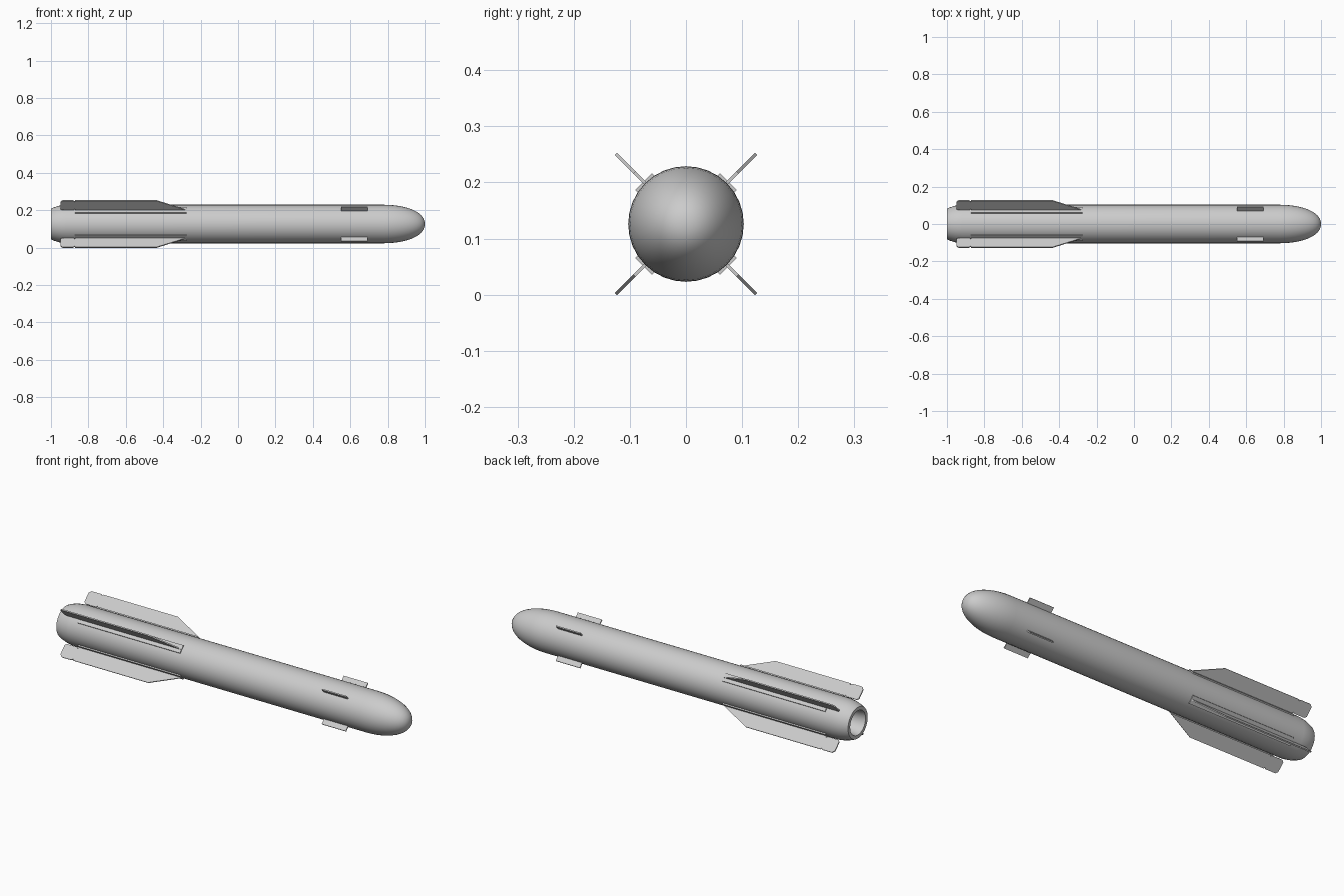
import bpy, bmesh, math
from mathutils import Matrix, Vector

if "Cube" in bpy.data.objects:
    bpy.data.objects.remove(bpy.data.objects["Cube"])

R, CZ, SEG = 0.103, 0.126, 32
CENTRE = Matrix.Translation((0, 0, CZ))


def finish(bm, name, smooth=False):
    bmesh.ops.recalc_face_normals(bm, faces=bm.faces[:])
    mesh = bpy.data.meshes.new(name)
    bm.to_mesh(mesh)
    bm.free()
    ob = bpy.data.objects.new(name, mesh)
    bpy.context.collection.objects.link(ob)
    if smooth:
        bpy.ops.object.select_all(action='DESELECT')
        ob.select_set(True)
        bpy.context.view_layer.objects.active = ob
        bpy.ops.object.shade_smooth_by_angle(angle=math.radians(35))
    return ob


def lathe(name, profile):
    """Spin an (x, radius) profile around the long axis."""
    bm = bmesh.new()
    vs = [bm.verts.new((x, 0, r)) for x, r in profile]
    es = [bm.edges.new(p) for p in zip(vs, vs[1:])]
    bmesh.ops.spin(bm, geom=vs + es, cent=(0, 0, 0), axis=(1, 0, 0),
                   angle=math.tau, steps=SEG, use_merge=True)
    bmesh.ops.remove_doubles(bm, verts=bm.verts[:], dist=1e-5)
    bmesh.ops.transform(bm, matrix=CENTRE, verts=bm.verts[:])
    return finish(bm, name, True)


def plate(name, outline, thick, angle):
    """Extrude an (x, radius) outline into a radial plate, turned around the body."""
    bm = bmesh.new()
    face = bm.faces.new([bm.verts.new((x, -thick / 2, r)) for x, r in outline])
    new = bmesh.ops.extrude_face_region(bm, geom=[face])['geom']
    bmesh.ops.translate(bm, vec=Vector((0, thick, 0)),
                        verts=[v for v in new if isinstance(v, bmesh.types.BMVert)])
    bmesh.ops.transform(bm, matrix=CENTRE @ Matrix.Rotation(angle, 4, 'X'),
                        verts=bm.verts[:])
    return finish(bm, name)


# Body: recessed nozzle, rounded boat-tail, tube and blunt elliptical nose
nose = [(0.78 + 0.22 * math.sin(a), R * math.cos(a) ** 0.9 if i < 12 else 0)
        for i, a in ((i, i / 12 * math.pi / 2) for i in range(13))]
lathe("body", [(-0.90, 0), (-0.90, 0.05), (-1.0, 0.064), (-1.0, 0.082),
               (-0.985, 0.089), (-0.955, 0.098), (-0.92, R)] + nose)

# Outlines of the radial parts
fin = [(-0.872, 0.095), (-0.872, 0.177), (-0.435, 0.177), (-0.275, 0.107), (-0.275, 0.095)]
flap = [(-0.94, 0.108), (-0.95, 0.116), (-0.95, 0.166), (-0.938, 0.177),
        (-0.882, 0.177), (-0.872, 0.170), (-0.872, 0.116), (-0.88, 0.108)]
strip = [(-0.872, 0.09), (-0.872, 0.107), (-0.275, 0.107), (-0.275, 0.09)]
canard = [(0.552, 0.09), (0.552, 0.130), (0.692, 0.130), (0.692, 0.09)]

# Four sets in an X arrangement
for i in range(4):
    a = math.radians(45 + 90 * i)
    plate(f"tail_fin_{i + 1}", fin, 0.006, a)
    plate(f"control_flap_{i + 1}", flap, 0.006, a)
    plate(f"fin_base_strip_{i + 1}", strip, 0.042, a)
    plate(f"front_fin_{i + 1}", canard, 0.006, a)
